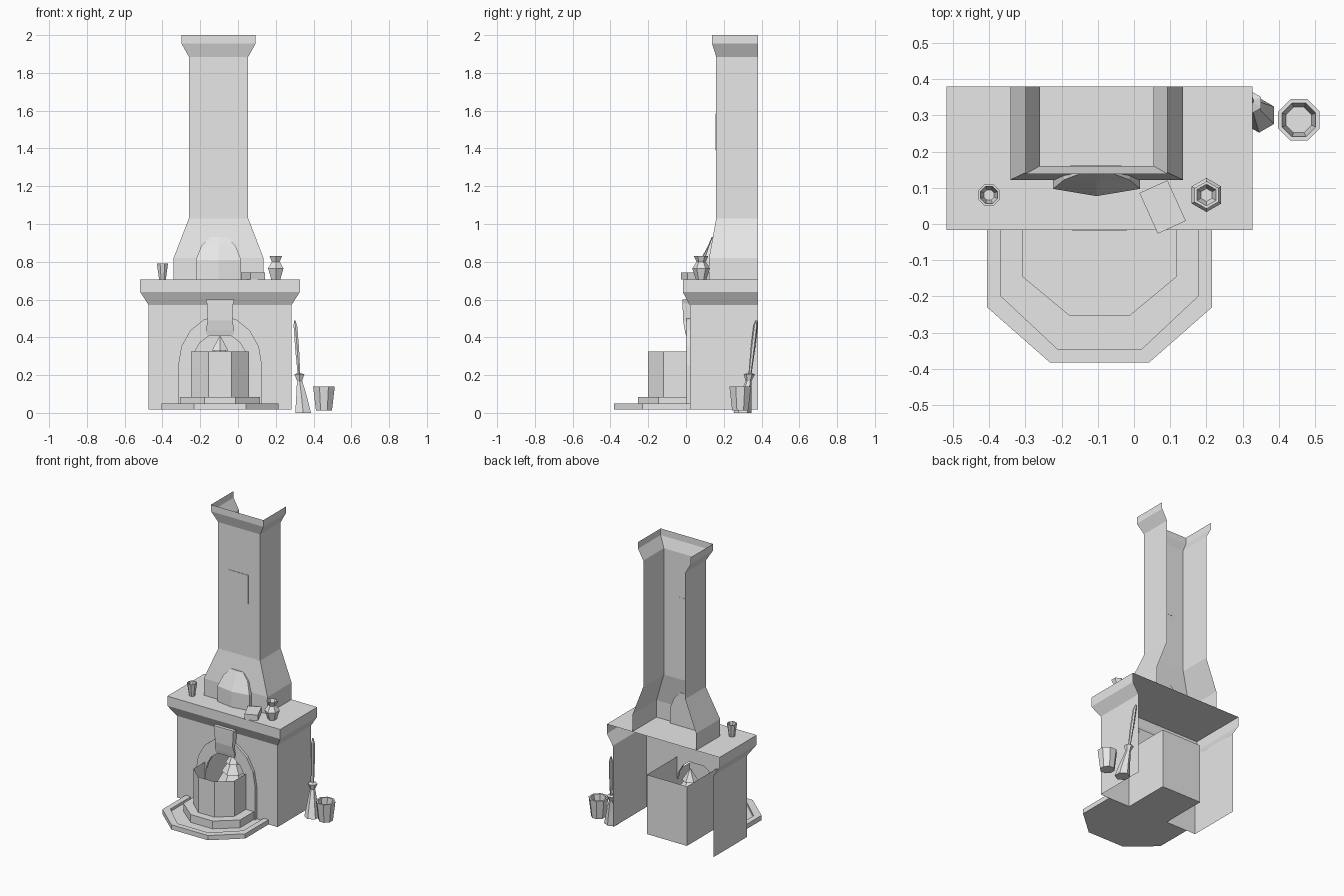
import bpy, bmesh, math

if "Cube" in bpy.data.objects:
    bpy.data.objects.remove(bpy.data.objects["Cube"], do_unlink=True)

GREY = (0.8, 0.8, 0.8, 1)
stone = bpy.data.materials.new("plain_grey")
stone.use_nodes = True
stone.diffuse_color = GREY
stone.node_tree.nodes["Principled BSDF"].inputs["Base Color"].default_value = GREY

MID = -0.095    # centre line of the fireplace
FLUE = -0.103   # centre line of the chimney
BACK = 0.38     # wall plane, left open
FLOOR = 0.018


def make(name, faces):
    """Flat shaded mesh from faces given as lists of points."""
    bm = bmesh.new()
    for pts in faces:
        bm.faces.new([bm.verts.new(p) for p in pts])
    bmesh.ops.remove_doubles(bm, verts=bm.verts, dist=1e-5)
    bmesh.ops.recalc_face_normals(bm, faces=bm.faces)
    mesh = bpy.data.meshes.new(name)
    bm.to_mesh(mesh)
    bm.free()
    mesh.materials.append(stone)
    obj = bpy.data.objects.new(name, mesh)
    bpy.context.collection.objects.link(obj)
    return obj


def loft(rings, closed=True, bottom=False, top=False):
    """Quads between successive rings, with optional end caps."""
    faces = []
    for a, b in zip(rings, rings[1:]):
        n = len(a)
        for i in range(n if closed else n - 1):
            j = (i + 1) % n
            faces.append([a[i], a[j], b[j], b[i]])
    if bottom:
        faces.append(rings[0][::-1])
    if top:
        faces.append(rings[-1])
    return faces


def bay(cx, hw, front, z, back=BACK):
    """Three-sided section, open towards the back."""
    return [(cx - hw, back, z), (cx - hw, front, z), (cx + hw, front, z), (cx + hw, back, z)]


def half_octagon(hw, side, front_hw, front, z, back=0.02):
    half = [(hw, back), (hw, side), (front_hw, front)]
    pts = [(-x, y) for x, y in half] + half[::-1]
    return [(MID + x, y, z) for x, y in pts]


def turned(name, sides, rings, bottom=True, top=True):
    """Round part; each ring is x, y, z, radius."""
    loops = [[(x + r * math.cos(t), y + r * math.sin(t), z)
              for t in (math.tau * (i + 0.5) / sides for i in range(sides))]
             for x, y, z, r in rings]
    return make(name, loft(loops, True, bottom, top))


def box(name, x0, x1, y0, y1, z0, z1):
    return make(name, loft([[(x0, y0, z), (x1, y0, z), (x1, y1, z), (x0, y1, z)]
                            for z in (z0, z1)], True, True, True))


def arch(hw, rise, y, spring=0.25, steps=8):
    pts = [(-hw, FLOOR)]
    for i in range(steps + 1):
        t = math.pi * (1 - i / steps)
        pts.append((hw * math.cos(t), spring + rise * math.sin(t)))
    pts.append((hw, FLOOR))
    return [(MID + x, y, z) for x, z in pts]


# Body and mantel shelf: thin shell with an arched opening
low = bay(MID, 0.3775, 0.02, FLOOR)
high = bay(MID, 0.3775, 0.02, 0.57)
body = loft([high, bay(MID, 0.4225, -0.017, 0.64), bay(MID, 0.4225, -0.017, 0.705)],
            closed=False, top=True)
body.append([low[0], low[1], high[1], high[0]])
body.append([low[3], low[2], high[2], high[3]])
body.append([low[1], high[1], high[2], low[2]] + arch(0.15, 0.172, 0.02)[::-1])
make("body_and_mantel", body)

# Arch surround
sections = zip(arch(0.15, 0.172, 0.02), arch(0.15, 0.172, 0.002),
               arch(0.222, 0.265, 0.002), arch(0.222, 0.265, 0.02))
make("arch_surround", loft([list(s) for s in sections], closed=False))

# Keystone
make("keystone", loft([bay(MID, hw, y, z, 0.02) for z, hw, y in (
    (0.41, 0.07, 0.0), (0.435, 0.075, -0.006), (0.49, 0.066, -0.016),
    (0.58, 0.07, -0.018), (0.6, 0.076, -0.018))], True, True, True))

# Firebox, open at the top and front
make("firebox", loft([bay(MID, 0.15, 0.34, z, 0.02) for z in (FLOOR, 0.42)],
                     closed=False, bottom=True))

# Hearth with raised rim, step and fire basket
make("hearth", loft([
    half_octagon(0.31, -0.23, 0.137, -0.382, FLOOR),
    half_octagon(0.31, -0.23, 0.137, -0.382, 0.05),
    half_octagon(0.273, -0.198, 0.116, -0.345, 0.05),
    half_octagon(0.273, -0.198, 0.116, -0.345, 0.032)], True, True, True))
make("hearth_step", loft([half_octagon(0.212, -0.146, 0.082, -0.254, z)
                          for z in (0.032, 0.085)], True, False, True))
make("fire_basket", loft([half_octagon(0.153, -0.12, 0.061, -0.202, z)
                          for z in (0.085, 0.325)], closed=False))

# Tiered fire inside the basket
turned("fire", 6, [(MID, 0.09, z, r) for z, r in (
    (FLOOR, 0.1), (0.2, 0.1), (0.27, 0.06), (0.27, 0.075),
    (0.33, 0.035), (0.33, 0.05), (0.405, 0.004))])

# Chimney: open at the back and the top
make("chimney", loft([bay(FLUE, hw, y, z) for z, hw, y in (
    (0.705, 0.238, 0.122), (0.82, 0.238, 0.122), (1.03, 0.157, 0.16),
    (1.885, 0.157, 0.16), (1.955, 0.196, 0.138), (2.0, 0.196, 0.138))], closed=False))
box("chimney_panel", -0.177, -0.034, 0.157, 0.161, 1.39, 1.585)

# Faceted ornament at the chimney foot
ornament = []
for z, hw, side, front in ((0.705, 0.12, 0.097, 0.077), (0.81, 0.12, 0.097, 0.077),
                           (0.885, 0.09, 0.122, 0.116), (0.93, 0.045, 0.139, 0.136)):
    ornament.append([(FLUE - hw, 0.145, z), (FLUE - hw, side, z), (FLUE, front, z),
                     (FLUE + hw, side, z), (FLUE + hw, 0.145, z)])
make("chimney_ornament", loft(ornament, True, False, True))

# Things on the mantel
turned("cup", 8, [(-0.4, 0.08, z, r) for z, r in (
    (0.705, 0.019), (0.79, 0.032), (0.79, 0.026), (0.73, 0.015))])
turned("vase", 6, [(0.2, 0.08, z, r) for z, r in (
    (0.705, 0.027), (0.765, 0.047), (0.8, 0.024), (0.83, 0.038),
    (0.83, 0.03), (0.8, 0.018))])
book = box("book", -0.0425, 0.0425, -0.0615, 0.0615, 0, 0.038)
book.location = (0.079, 0.047, 0.705)
book.rotation_euler.z = math.radians(24.4)

# Bucket and broom beside the body
turned("bucket", 8, [(0.455, 0.287, z, r) for z, r in (
    (0.012, 0.046), (0.14, 0.062), (0.14, 0.05), (0.03, 0.038))])
turned("broom_head", 6, [
    (0.345, 0.3, 0.0, 0.048), (0.335, 0.317, 0.1, 0.03), (0.326, 0.332, 0.17, 0.016),
    (0.325, 0.335, 0.205, 0.03), (0.323, 0.338, 0.21, 0.008)])
turned("broom_handle", 6, [
    (0.323, 0.338, 0.2, 0.008), (0.313, 0.354, 0.34, 0.012),
    (0.304, 0.368, 0.46, 0.011), (0.3, 0.373, 0.49, 0.004)])
